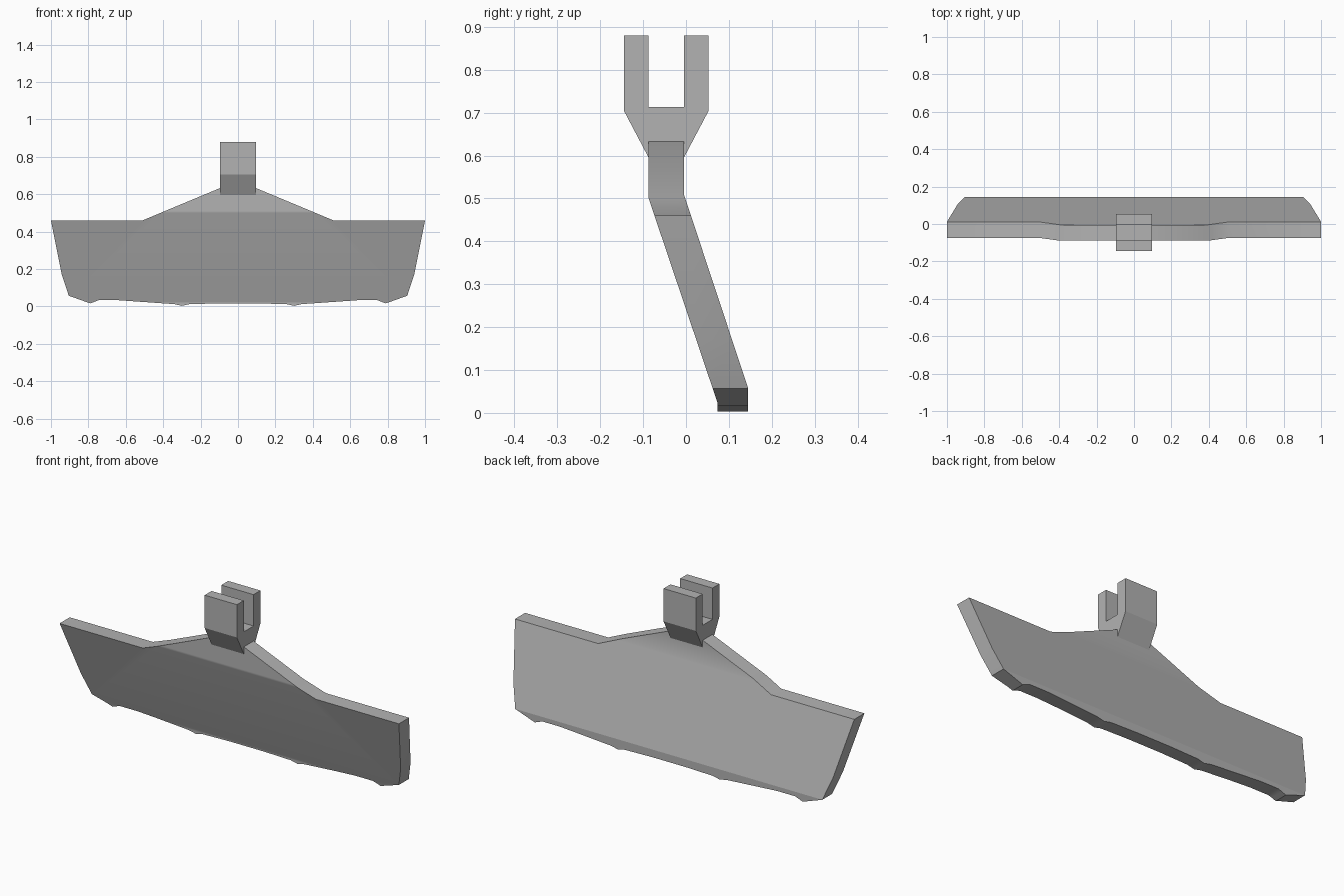
import bpy, bmesh
from mathutils import Vector

cube = bpy.data.objects.get("Cube")
if cube:
    bpy.data.objects.remove(cube, do_unlink=True)

steel = bpy.data.materials.new("grey steel")
steel.use_nodes = True
GREY = (0.45, 0.45, 0.45, 1)
steel.diffuse_color = GREY
steel.node_tree.nodes["Principled BSDF"].inputs["Base Color"].default_value = GREY


def finish(bm, name):
    bmesh.ops.recalc_face_normals(bm, faces=bm.faces)
    mesh = bpy.data.meshes.new(name)
    bm.to_mesh(mesh)
    bm.free()
    obj = bpy.data.objects.new(name, mesh)
    bpy.context.collection.objects.link(obj)
    mesh.materials.append(steel)
    bpy.ops.object.select_all(action='DESELECT')
    obj.select_set(True)
    bpy.context.view_layer.objects.active = obj
    bpy.ops.object.shade_smooth_by_angle(angle=0.44)
    return obj


def extrude(bm, points, offset):
    face = bm.faces.new([bm.verts.new(p) for p in points])
    new = bmesh.ops.extrude_face_region(bm, geom=[face])["geom"]
    moved = [v for v in new if isinstance(v, bmesh.types.BMVert)]
    bmesh.ops.translate(bm, verts=moved, vec=offset)


def depth_at(z, profile):
    # Piecewise linear depth along the bent cross-section
    for (z0, y0), (z1, y1) in zip(profile, profile[1:]):
        if z <= z1:
            return y0 + (y1 - y0) * (z - z0) / (z1 - z0)
    return profile[-1][1]


# Bent blade: half outline mirrored, sliced at the bends, then leaned
front = [(0, 0.073), (0.025, 0.073), (0.5, -0.087), (0.7, -0.087)]
back = [(0, 0.145), (0.057, 0.145), (0.51, -0.005), (0.7, -0.005)]
half = [(0.095, 0.633), (0.51, 0.46), (1, 0.46), (0.942, 0.17), (0.905, 0.057),
        (0.79, 0.016), (0.745, 0.033), (0.64, 0.033), (0.34, 0.012),
        (0.30, 0.003), (0.26, 0.012), (0.1, 0.016)]
outline = half + [(-x, z) for x, z in reversed(half)]
bm = bmesh.new()
extrude(bm, [(x, 0, z) for x, z in outline], (0, 1, 0))
for z in (0.025, 0.057, 0.5, 0.51):
    bmesh.ops.bisect_plane(bm, geom=bm.verts[:] + bm.edges[:] + bm.faces[:],
                           plane_co=Vector((0, 0, z)), plane_no=Vector((0, 0, 1)))
for v in bm.verts:
    v.co.y = depth_at(v.co.z, back if v.co.y > 0.5 else front)
bmesh.ops.triangulate(bm, faces=bm.faces)
finish(bm, "blade")

# Forked mounting bracket
side = [(-0.145, 0.88), (-0.087, 0.88), (-0.087, 0.713), (-0.005, 0.713),
        (-0.005, 0.88), (0.053, 0.88), (0.053, 0.705), (-0.005, 0.595),
        (-0.087, 0.595), (-0.145, 0.705)]
bm = bmesh.new()
extrude(bm, [(-0.095, y, z) for y, z in side], (0.19, 0, 0))
finish(bm, "mounting_fork")
